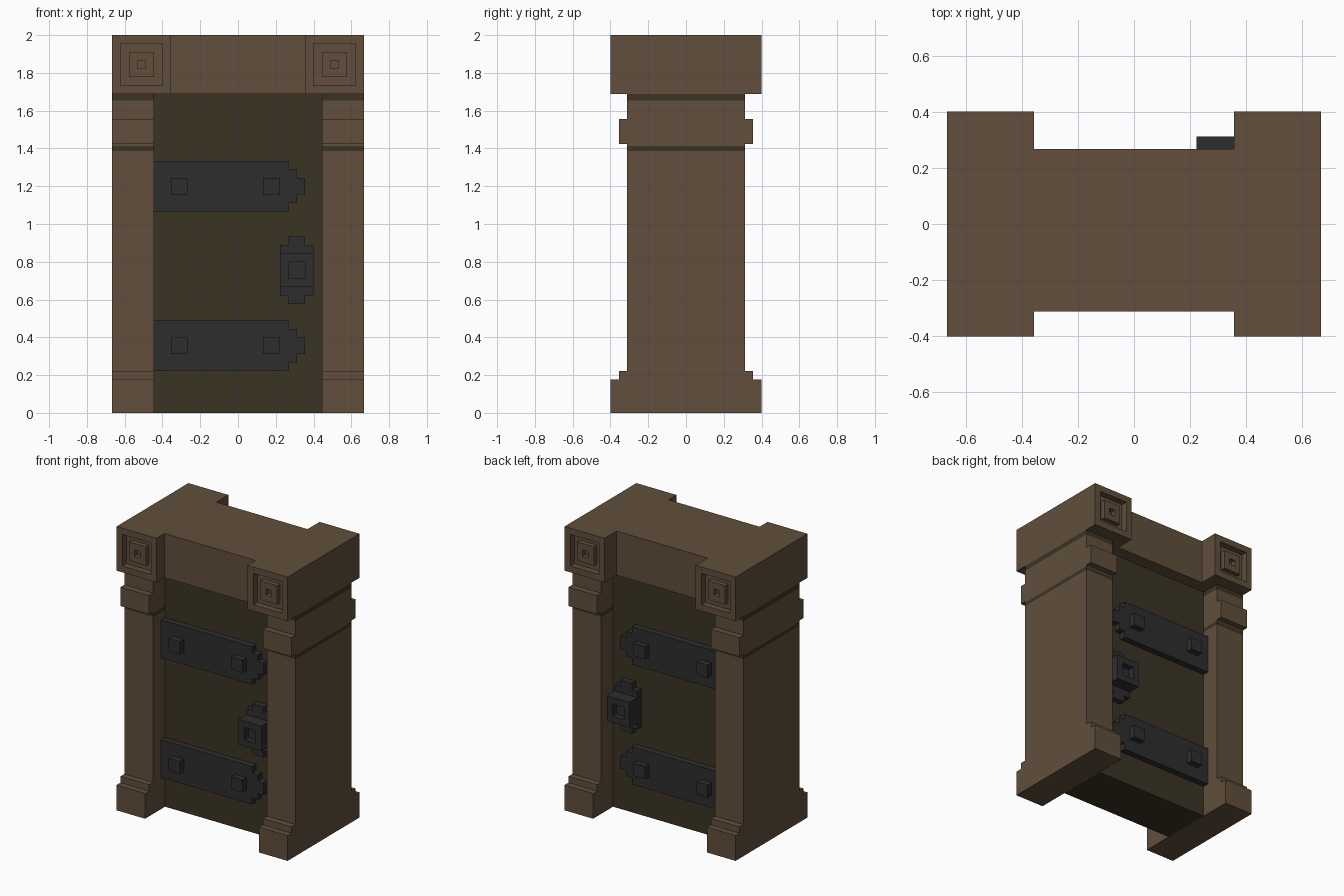
import bpy, bmesh
from mathutils import Vector

U = 2 / 45  # modelling grid unit

cube = bpy.data.objects.get("Cube")
if cube:
    bpy.data.objects.remove(cube)


def material(name, rgb):
    mat = bpy.data.materials.new(name)
    mat.use_nodes = True
    colour = (*rgb, 1)
    mat.diffuse_color = colour
    mat.node_tree.nodes["Principled BSDF"].inputs["Base Color"].default_value = colour
    return mat


brown = material("brown wood", (0.119, 0.078, 0.046))
olive = material("dark olive wood", (0.044, 0.034, 0.017))
iron = material("black iron", (0.027, 0.027, 0.028))


def prism(points, axis, low, high):
    """Extrude a 2D outline (grid units) along an axis; returns a bmesh."""
    bm = bmesh.new()
    verts = []
    for a, b in points:
        co = [a, b]
        co.insert(axis, low)
        verts.append(bm.verts.new(Vector(co) * U))
    face = bm.faces.new(verts)
    new = bmesh.ops.extrude_face_region(bm, geom=[face])["geom"]
    shift = Vector((0, 0, 0))
    shift[axis] = (high - low) * U
    bmesh.ops.translate(bm, vec=shift, verts=[v for v in new if isinstance(v, bmesh.types.BMVert)])
    bmesh.ops.recalc_face_normals(bm, faces=bm.faces)
    return bm


def rect(a0, a1, b0, b1):
    return [(a0, b0), (a1, b0), (a1, b1), (a0, b1)]


def finish(name, bm, mats, mirror=None):
    mesh = bpy.data.meshes.new(name)
    bm.to_mesh(mesh)
    bm.free()
    for mat in mats:
        mesh.materials.append(mat)
    obj = bpy.data.objects.new(name, mesh)
    bpy.context.collection.objects.link(obj)
    if mirror is not None:
        mod = obj.modifiers.new("Mirror", "MIRROR")
        mod.use_axis = [i == mirror for i in range(3)]
        mod.use_mirror_merge = False
    return obj


def step_in(bm, faces, depth):
    """Inset faces by one unit, then push or pull the middle."""
    bmesh.ops.inset_individual(bm, faces=faces, thickness=U, use_even_offset=True)
    bmesh.ops.inset_individual(bm, faces=faces, thickness=0, depth=depth * U)


# Pillars: stepped side profile with two dark stripes
half = [(9, 0), (9, 4), (8, 4), (8, 5), (7, 5), (7, 32), (8, 32), (8, 35), (7, 35), (7, 38)]
bm = prism(half + [(-y, z) for y, z in reversed(half)], 0, 10, 15)
stripes = [(31.2, 31.8), (37.2, 38)]
for z in (31.2, 31.8, 37.2):
    bmesh.ops.bisect_plane(bm, geom=bm.verts[:] + bm.edges[:] + bm.faces[:],
                           plane_co=(0, 0, z * U), plane_no=(0, 0, 1))
for f in bm.faces:
    z = f.calc_center_median().z / U
    if abs(f.normal.z) < 0.5 and any(lo < z < hi for lo, hi in stripes):
        f.material_index = 1
finish("pillars", bm, [brown, olive], mirror=0)

# Lintel with four corner blocks, each carrying a carved square rosette
right = [(8, -7), (8, -9), (15, -9), (15, 9), (8, 9), (8, 6)]
bm = prism(right + [(-x, y) for x, y in reversed(right)], 2, 38, 45)
ends = [f for f in bm.faces if abs(f.calc_center_median().y) > 8.9 * U]
step_in(bm, ends, -1)
step_in(bm, ends, 0.75)
step_in(bm, ends, -0.75)
finish("lintel", bm, [brown])

# Door slab
finish("door", prism(rect(-10, 10, 0, 38), 1, -4, 4), [olive])

# Strap hinges with stepped tips and square bolts, on both faces of the door
for label, mid in (("lower", 8), ("upper", 27)):
    tip = [(-10, 3), (6, 3), (6, 2), (7, 2), (7, 1), (8, 1)]
    outline = [(x, mid + h) for x, h in tip] + [(x, mid - h) for x, h in reversed(tip)]
    finish(label + "_hinge", prism(outline, 1, -5, -4), [iron], mirror=1)
    for side, x in (("outer", -8), ("inner", 3)):
        bolt = prism(rect(x, x + 2, mid - 1, mid + 1), 1, -6, -5)
        finish(f"{label}_hinge_{side}_bolt", bolt, [iron], mirror=1)

# Lock plate and raised lock box with a square keyhole
quarter = [(1, 4), (1, 3), (2, 3)]
edge = quarter + [(x, -z) for x, z in reversed(quarter)]
plate = edge + [(-x, z) for x, z in reversed(edge)]
finish("lock_plate", prism([(7 + x, 17 + z) for x, z in plate], 1, -5, -4), [iron], mirror=1)
bm = prism(rect(5, 9, 15, 19), 1, -7, -5)
step_in(bm, [f for f in bm.faces if f.normal.y < -0.9], -1)
finish("lock_box", bm, [iron], mirror=1)
